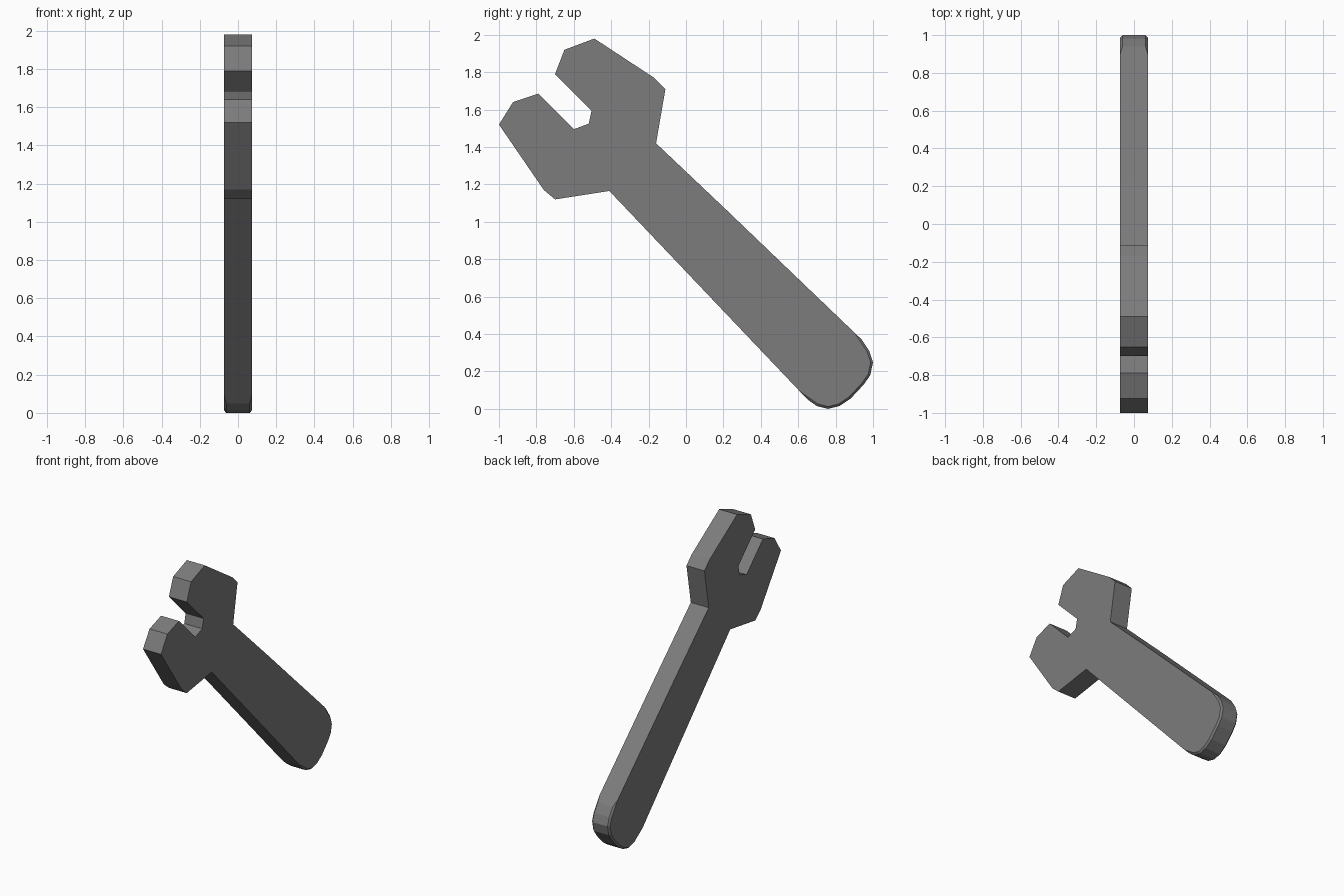
import bpy, bmesh

if "Cube" in bpy.data.objects:
    bpy.data.objects.remove(bpy.data.objects["Cube"])

HALF = 0.073  # half thickness of the flat spanner

# Outline in the y-z plane: head with open jaw, then straight handle
head_top = [(-0.70, 1.79), (-0.65, 1.92), (-0.49, 1.98), (-0.17, 1.77), (-0.11, 1.71), (-0.16, 1.42), (0.22, 1.06)]
handle_end = [(0.94, 0.37), (0.98, 0.31), (1.0, 0.25), (0.985, 0.18), (0.95, 0.13),
              (0.88, 0.055), (0.82, 0.015), (0.76, 0.0), (0.70, 0.015), (0.65, 0.05)]
head_bottom = [(-0.41, 1.165), (-0.70, 1.12), (-0.76, 1.17), (-1.0, 1.52), (-0.925, 1.64), (-0.79, 1.685)]
jaw_floor = [(-0.60, 1.495), (-0.52, 1.525), (-0.505, 1.595)]
outline = head_top + handle_end + head_bottom + jaw_floor

# Extrude the outline across x
bm = bmesh.new()
face = bm.faces.new([bm.verts.new((-HALF, y, z)) for y, z in outline])
ext = bmesh.ops.extrude_face_region(bm, geom=[face])
bmesh.ops.translate(bm, vec=(2 * HALF, 0, 0),
                    verts=[g for g in ext["geom"] if isinstance(g, bmesh.types.BMVert)])

# Soften only the rim of the rounded handle end
rim = [e for e in bm.edges
       if all(v.co.y > 0.64 and v.co.z < 0.38 for v in e.verts)
       and abs(e.verts[0].co.x - e.verts[1].co.x) < 1e-5]
bmesh.ops.bevel(bm, geom=rim, offset=0.012, segments=1, affect='EDGES')
bmesh.ops.recalc_face_normals(bm, faces=bm.faces)

mesh = bpy.data.meshes.new("spanner")
bm.to_mesh(mesh)
bm.free()
spanner = bpy.data.objects.new("spanner", mesh)
bpy.context.collection.objects.link(spanner)

# Near-black metal
mat = bpy.data.materials.new("dark_metal")
mat.diffuse_color = (0.2, 0.2, 0.2, 1)
mat.use_nodes = True
mat.node_tree.nodes["Principled BSDF"].inputs["Base Color"].default_value = mat.diffuse_color
mesh.materials.append(mat)
